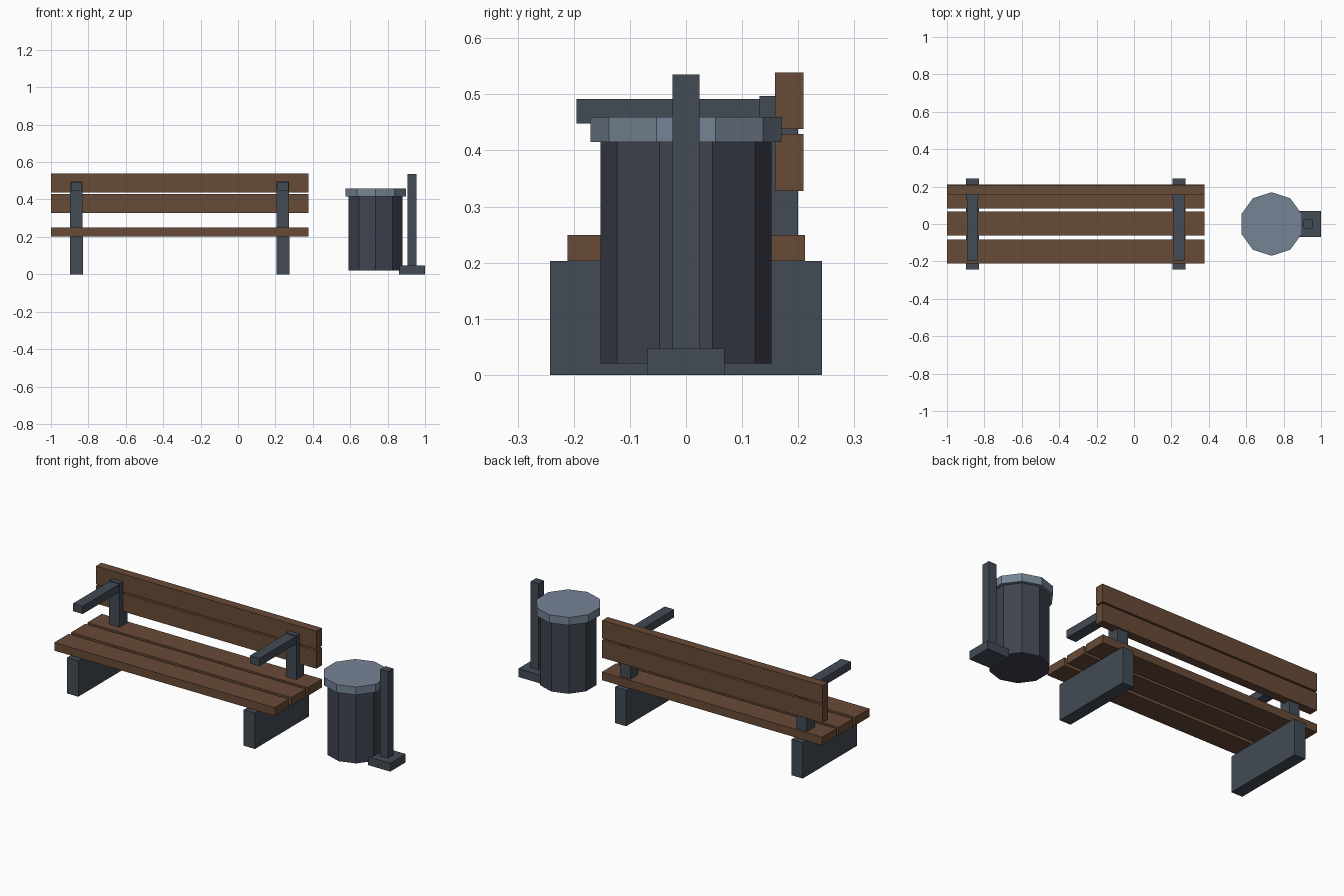
import bpy, bmesh
from math import radians
from mathutils import Matrix

if "Cube" in bpy.data.objects:
    bpy.data.objects.remove(bpy.data.objects["Cube"])


def material(name, rgb):
    m = bpy.data.materials.new(name)
    m.diffuse_color = (*rgb, 1)
    m.use_nodes = True
    m.node_tree.nodes["Principled BSDF"].inputs["Base Color"].default_value = m.diffuse_color
    return m


wood = material("wood", (0.14, 0.07, 0.038))
iron = material("iron", (0.055, 0.07, 0.09))
bin_paint = material("bin_paint", (0.05, 0.057, 0.08))
lid_paint = material("lid_paint", (0.18, 0.23, 0.30))


def finish(bm, name, mat):
    mesh = bpy.data.meshes.new(name)
    bm.to_mesh(mesh)
    bm.free()
    mesh.materials.append(mat)
    bpy.context.collection.objects.link(bpy.data.objects.new(name, mesh))


def box(name, x, y, z, mat):
    """Box from (low, high) ranges on each axis."""
    bm = bmesh.new()
    bmesh.ops.create_cube(bm, size=1)
    for v in bm.verts:
        v.co = [r[0] if c < 0 else r[1] for c, r in zip(v.co, (x, y, z))]
    finish(bm, name, mat)


def decagon(name, x, radius, z, mat):
    """Ten-sided drum with corners on the y axis."""
    bm = bmesh.new()
    place = Matrix.Translation((x, 0, sum(z) / 2)) @ Matrix.Rotation(radians(18), 4, 'Z')
    bmesh.ops.create_cone(bm, cap_ends=True, segments=10, radius1=radius,
                          radius2=radius, depth=z[1] - z[0], matrix=place)
    # keep two opposite corners exactly on +y and -y
    top = max(v.co.y for v in bm.verts)
    if abs(top - radius) > 1e-4:
        bmesh.ops.rotate(bm, verts=bm.verts, cent=(x, 0, 0),
                         matrix=Matrix.Rotation(radians(18), 3, 'Z'))
    finish(bm, name, mat)


bench = (-1.0, 0.378)

# Seat slats
for i, y in enumerate((-0.147, 0.002, 0.148)):
    box(f"seat_slat_{i + 1}", bench, (y - 0.064, y + 0.064), (0.203, 0.249), wood)

# Backrest slats
for i, z in enumerate((0.328, 0.438)):
    box(f"back_slat_{i + 1}", bench, (0.159, 0.209), (z, z + 0.101), wood)

# Legs, back posts and armrests at both ends
for side, x in (("left", -0.864), ("right", 0.24)):
    box(f"{side}_leg", (x - 0.035, x + 0.035), (-0.242, 0.242), (0, 0.203), iron)
    box(f"{side}_back_post", (x - 0.033, x + 0.033), (0.131, 0.2), (0.203, 0.497), iron)
    box(f"{side}_armrest", (x - 0.03, x + 0.03), (-0.195, 0.135), (0.448, 0.492), iron)

# Litter bin
decagon("bin_body", 0.7355, 0.152, (0.02, 0.416), bin_paint)
decagon("bin_lid", 0.7355, 0.17, (0.415, 0.46), lid_paint)

# Bin stand
box("bin_stand_base", (0.862, 1.0), (-0.069, 0.069), (0, 0.047), iron)
box("bin_stand_post", (0.905, 0.954), (-0.024, 0.024), (0.047, 0.535), iron)
